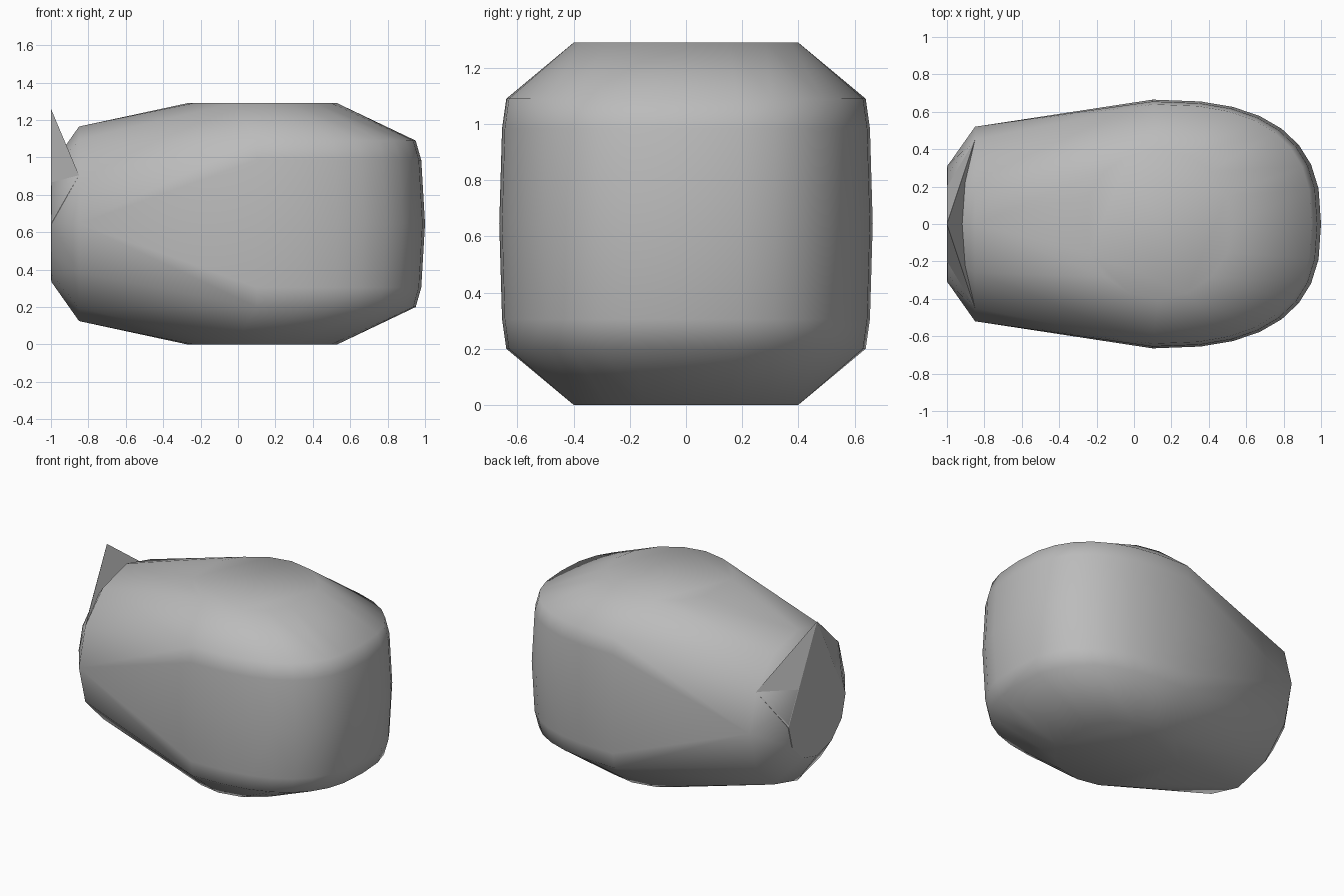
import bpy, bmesh
from math import sin, cos, pi, radians, copysign

cube = bpy.data.objects.get("Cube")
if cube:
    bpy.data.objects.remove(cube)

MID = 0.645  # height of the long axis

grey = bpy.data.materials.new("plain grey")
grey.use_nodes = True
grey.diffuse_color = (0.5, 0.5, 0.5, 1)
grey.node_tree.nodes["Principled BSDF"].inputs["Base Color"].default_value = (0.5, 0.5, 0.5, 1)


def end_ring(x, r, start=0, stop=12):
    """Points of an upright twelve-sided ring across the long axis."""
    return [(x, r * cos(k * pi / 6), MID + r * sin(k * pi / 6)) for k in range(start, stop)]


def plan_ring(z, cx, rx, ry, power, count, half=False):
    """Rounded plan outline at height z; half keeps only the +x side."""
    pts = []
    for k in range(count):
        a = 2 * pi * k / count
        c, s = cos(a), sin(a)
        if half and c < -0.01:
            continue
        pts.append((cx + rx * copysign(abs(c) ** (2 / power), c),
                    ry * copysign(abs(s) ** (2 / power), s), z))
    return pts


def hull(name, points, angle):
    """Wrap the points in a closed skin and shade it."""
    bm = bmesh.new()
    for p in points:
        bm.verts.new(p)
    bmesh.ops.remove_doubles(bm, verts=bm.verts, dist=0.001)
    out = bmesh.ops.convex_hull(bm, input=bm.verts)
    loose = [v for v in out["geom_interior"] + out["geom_unused"]
             if isinstance(v, bmesh.types.BMVert)]
    bmesh.ops.delete(bm, geom=list(set(loose)), context='VERTS')
    bmesh.ops.dissolve_limit(bm, angle_limit=radians(1), verts=bm.verts, edges=bm.edges)
    bmesh.ops.recalc_face_normals(bm, faces=bm.faces)
    mesh = bpy.data.meshes.new(name)
    bm.to_mesh(mesh)
    bm.free()
    mesh.materials.append(grey)
    obj = bpy.data.objects.new(name, mesh)
    bpy.context.collection.objects.link(obj)
    bpy.ops.object.select_all(action='DESELECT')
    obj.select_set(True)
    bpy.context.view_layer.objects.active = obj
    bpy.ops.object.shade_smooth_by_angle(angle=radians(angle))
    return obj


# Main body: bulging wall, shoulders and flat top, mirrored about the long axis
points = plan_ring(MID, 0.1, 0.9, 0.665, 2.6, 32, True)
for side in (-1, 1):
    points += plan_ring(MID + side * 0.34, 0.1, 0.88, 0.655, 2.6, 32, True)
    points += plan_ring(MID + side * 0.445, 0.1, 0.85, 0.64, 2.6, 32, True)
    points += plan_ring(MID + side * 0.645, 0.13, 0.4, 0.4, 2, 16)
# Tapered collar and narrow end cap
points += end_ring(-0.85, 0.52) + end_ring(-0.998, 0.31)
hull("body", points, 55)

# Pointed fin standing up from the end cap
ring = end_ring(-0.85, 0.52)
fin = [(-1, 0, 1.26), ring[1], ring[5]] + end_ring(-1, 0.31, 6, 13)
hull("end_fin", fin, 20)
